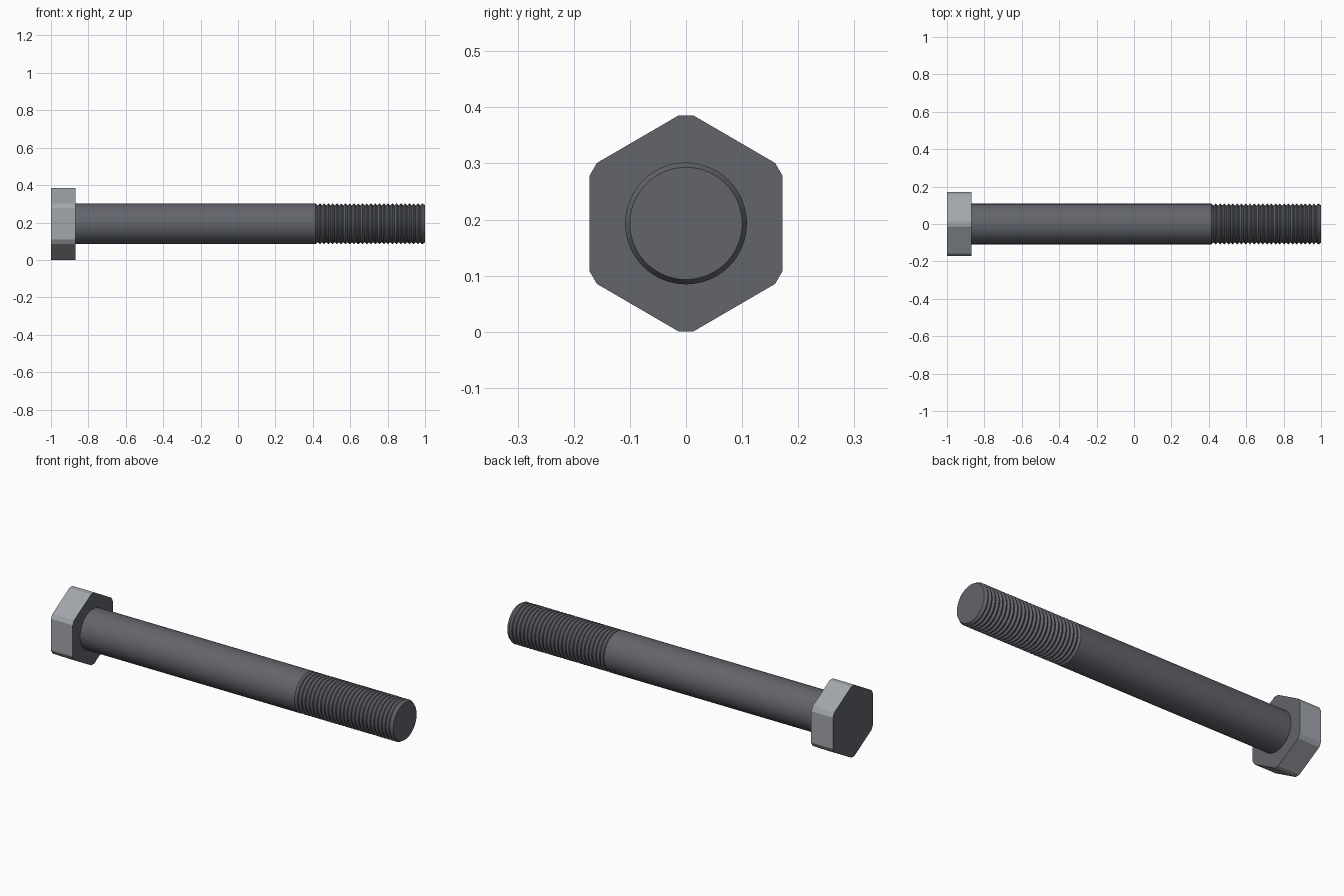
import bpy, bmesh, math

if "Cube" in bpy.data.objects:
    bpy.data.objects.remove(bpy.data.objects["Cube"])

CZ = 0.193           # height of the bolt axis


def material(name, color):
    mat = bpy.data.materials.new(name)
    mat.diffuse_color = (*color, 1.0)
    mat.use_nodes = True
    mat.node_tree.nodes["Principled BSDF"].inputs["Base Color"].default_value = mat.diffuse_color
    return mat


DARK = material("dark_steel", (0.125, 0.13, 0.15))
LIGHT = material("light_steel", (0.36, 0.38, 0.41))


def make_object(name, bm, mats):
    bmesh.ops.recalc_face_normals(bm, faces=bm.faces[:])
    mesh = bpy.data.meshes.new(name)
    for mat in mats:
        mesh.materials.append(mat)
    bm.to_mesh(mesh)
    bm.free()
    ob = bpy.data.objects.new(name, mesh)
    bpy.context.collection.objects.link(ob)
    ob.location.z = CZ
    bpy.ops.object.select_all(action='DESELECT')
    ob.select_set(True)
    bpy.context.view_layer.objects.active = ob
    bpy.ops.object.shade_smooth_by_angle(angle=math.radians(25))
    return ob


def revolve(name, profile, sides=64):
    """Closed solid of (x, radius) points turned about the x axis."""
    bm = bmesh.new()
    rings = []
    for x, r in profile:
        angles = [2 * math.pi * i / sides for i in range(sides)]
        rings.append([bm.verts.new((x, r * math.cos(a), r * math.sin(a))) for a in angles])
    for a, b in zip(rings, rings[1:]):
        for i in range(sides):
            j = (i + 1) % sides
            bm.faces.new((a[i], a[j], b[j], b[i]))
    bm.faces.new(rings[0])
    bm.faces.new(rings[-1])
    return make_object(name, bm, [DARK])


# Hexagonal head with narrow flats cut across its corners, lighter round the sides
bm = bmesh.new()
outline = []
for k in range(6):
    for s in (-1, 1):
        a = math.radians(90 + 60 * k + s * 3.9)
        outline.append(bm.verts.new((-1.0, 0.1915 * math.cos(a), 0.193 * math.sin(a))))
base = bm.faces.new(outline)
ext = bmesh.ops.extrude_face_region(bm, geom=[base], use_keep_orig=True)
top = [g for g in ext['geom'] if isinstance(g, bmesh.types.BMVert)]
bmesh.ops.translate(bm, verts=top, vec=(0.13, 0, 0))
for f in bm.faces:
    f.material_index = 1 if len(f.verts) == 4 else 0
make_object("hex_head", bm, [DARK, LIGHT])

# Shank, V-shaped thread ridges and chamfered tip in one turned profile
START, END, TURNS = 0.415, 0.985, 25
CREST, ROOT = 0.1085, 0.099
pitch = (END - START) / TURNS
profile = [(-0.872, CREST), (START, CREST)]
for i in range(TURNS):
    x = START + i * pitch
    profile += [(x + pitch * 0.45, ROOT), (x + pitch * 0.55, ROOT),
                (x + pitch * 0.95, CREST), (x + pitch * 1.05, CREST)]
profile.append((1.0, 0.1))
revolve("threaded_shank", profile)
